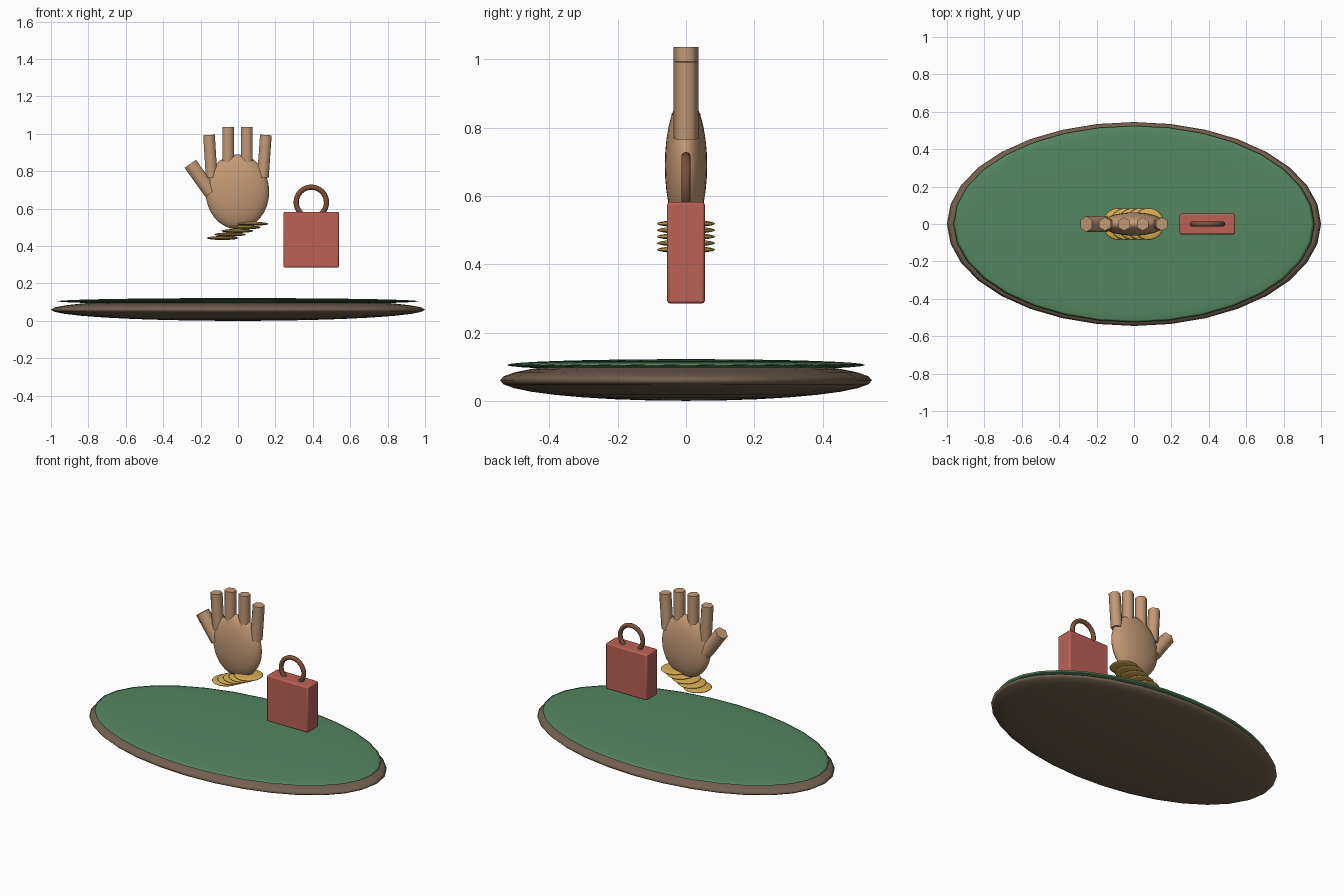
import bpy, math
from mathutils import Vector

if "Cube" in bpy.data.objects:
    bpy.data.objects.remove(bpy.data.objects["Cube"])


def mat(name, rgb):
    m = bpy.data.materials.new(name)
    m.diffuse_color = (*rgb, 1)
    m.use_nodes = True
    m.node_tree.nodes["Principled BSDF"].inputs["Base Color"].default_value = m.diffuse_color
    return m


GREEN = mat("green", (0.09, 0.24, 0.115))
BROWN = mat("dark_brown", (0.17, 0.12, 0.08))
SKIN = mat("skin", (0.55, 0.32, 0.18))
GOLD = mat("gold", (0.68, 0.42, 0.09))
RED = mat("red", (0.50, 0.12, 0.09))
LEATHER = mat("leather", (0.20, 0.08, 0.04))


def finish(name, m, angle=50):
    o = bpy.context.object
    o.name = name
    o.data.materials.append(m)
    bpy.ops.object.transform_apply(location=False, rotation=False, scale=True)
    bpy.ops.object.shade_smooth_by_angle(angle=math.radians(angle))
    return o


def ellipsoid(name, loc, radii, m, seg=32, rings=16):
    bpy.ops.mesh.primitive_uv_sphere_add(segments=seg, ring_count=rings, radius=1, location=loc)
    bpy.context.object.scale = radii
    return finish(name, m, 180)


def digit(name, base, tip, r):
    # six-sided tube with corners facing front and back
    a, b = Vector((base[0], 0, base[1])), Vector((tip[0], 0, tip[1]))
    d = b - a
    bpy.ops.mesh.primitive_cylinder_add(vertices=6, radius=r, depth=d.length, location=(a + b) / 2,
                                        rotation=(0, math.atan2(d.x, d.z), 0))
    return finish(name, SKIN, 65)


# oval tray and its green top
ellipsoid("tray_base", (0, 0, 0.06), (1, 0.545, 0.06), BROWN)
ellipsoid("tray_top", (0, 0, 0.105), (0.965, 0.525, 0.017), GREEN)

# hand: palm, four fingers, thumb
ellipsoid("palm", (-0.003, 0, 0.69), (0.17, 0.062, 0.20), SKIN)
digit("index_finger", (-0.141, 0.767), (-0.155, 0.994), 0.036)
digit("middle_finger", (-0.053, 0.79), (-0.053, 1.037), 0.036)
digit("ring_finger", (0.047, 0.79), (0.047, 1.037), 0.036)
digit("little_finger", (0.133, 0.767), (0.149, 0.994), 0.036)
digit("thumb", (-0.145, 0.685), (-0.255, 0.84), 0.043)

# fanned row of coins
for i in range(5):
    ellipsoid(f"coin_{i + 1}", (-0.083 + 0.04 * i, 0, 0.443 + 0.019 * i), (0.085, 0.085, 0.0105), GOLD, 32, 12)

# bag body and handle
bpy.ops.mesh.primitive_cube_add(size=1, location=(0.392, 0, 0.434))
bpy.context.object.scale = (0.296, 0.11, 0.298)
bag = finish("bag", RED, 50)
bev = bag.modifiers.new("bevel", 'BEVEL')
bev.width, bev.segments = 0.008, 2
bpy.ops.mesh.primitive_torus_add(major_segments=32, minor_segments=10, major_radius=0.081, minor_radius=0.014,
                                 location=(0.392, 0, 0.634), rotation=(math.pi / 2, 0, 0))
finish("bag_handle", LEATHER, 180)
